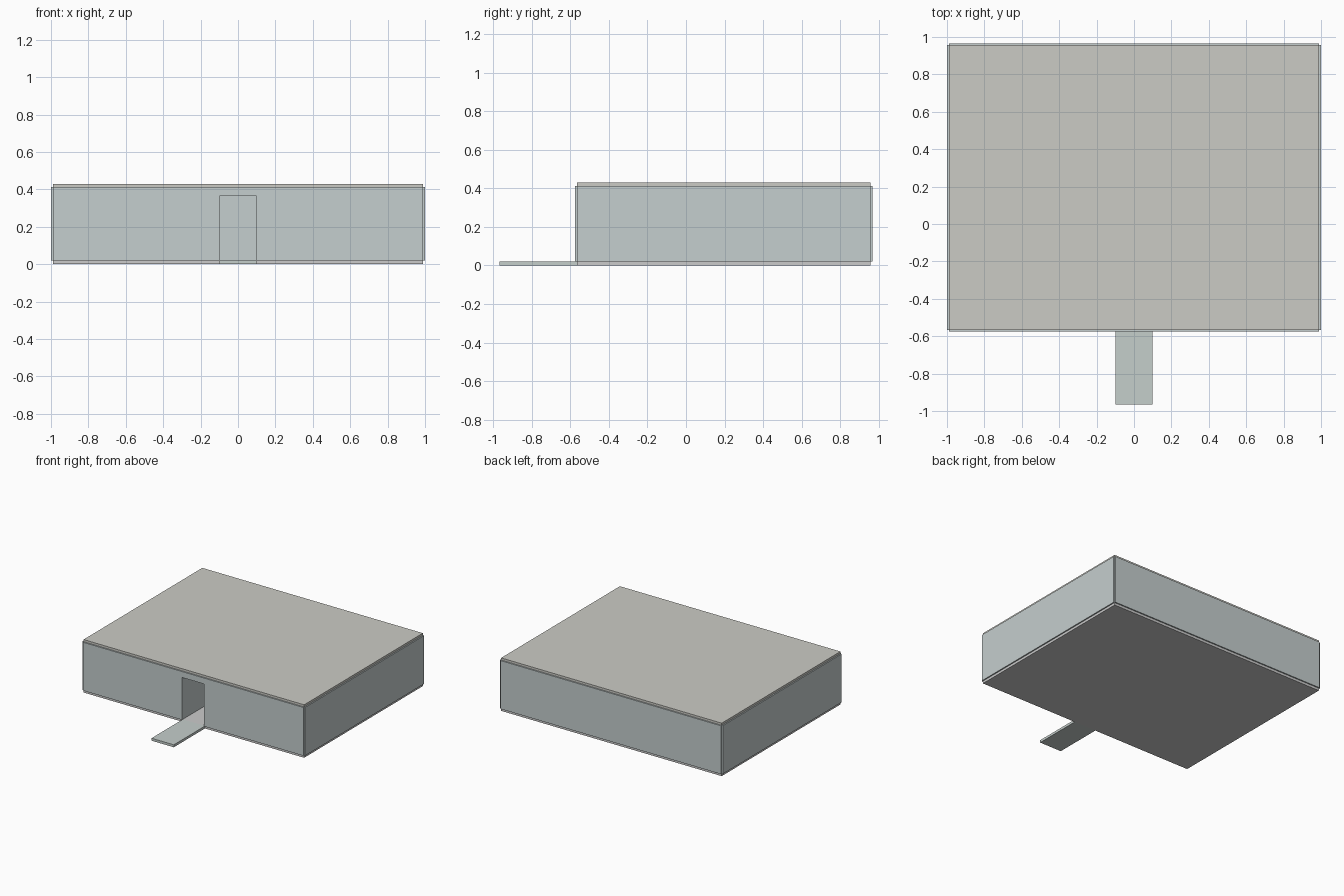
import bpy, bmesh

if "Cube" in bpy.data.objects:
    bpy.data.objects.remove(bpy.data.objects["Cube"])

FX = 0.99                  # floor half width
Y0, Y1 = -0.566, 0.956     # floor front and back edges
T = 0.02                   # panel thickness
Z0, Z1 = 0.02, 0.412       # wall bottom and top
DOOR, DOOR_TOP = 0.1, 0.364


def material(name, rgb):
    m = bpy.data.materials.new(name)
    m.diffuse_color = (*rgb, 1)
    m.use_nodes = True
    m.node_tree.nodes["Principled BSDF"].inputs["Base Color"].default_value = m.diffuse_color
    return m


wall_mat = material("wall_grey", (0.56, 0.62, 0.62))
roof_mat = material("roof_grey", (0.60, 0.60, 0.56))
path_mat = material("path_grey", (0.56, 0.62, 0.60))
floor_mat = material("floor_grey", (0.56, 0.58, 0.57))


def extrude(name, points, offset, mat):
    """Extrude a closed planar outline into a solid."""
    bm = bmesh.new()
    face = bm.faces.new([bm.verts.new(p) for p in points])
    out = bmesh.ops.extrude_face_region(bm, geom=[face])
    moved = [v for v in out["geom"] if isinstance(v, bmesh.types.BMVert)]
    bmesh.ops.translate(bm, verts=moved, vec=offset)
    bmesh.ops.recalc_face_normals(bm, faces=bm.faces)
    mesh = bpy.data.meshes.new(name)
    bm.to_mesh(mesh)
    bm.free()
    mesh.materials.append(mat)
    obj = bpy.data.objects.new(name, mesh)
    bpy.context.collection.objects.link(obj)
    return obj


def box(name, x, y, z, mat):
    pts = [(x[0], y[0], z[0]), (x[1], y[0], z[0]),
           (x[1], y[1], z[0]), (x[0], y[1], z[0])]
    return extrude(name, pts, (0, 0, z[1] - z[0]), mat)


# Floor, roof and entrance path
box("floor", (-FX, FX), (Y0, Y1), (0, Z0), floor_mat)
box("roof", (-FX, FX), (Y0, Y1), (Z1, 0.43), roof_mat)
box("path", (-DOOR, DOOR), (-0.966, Y0), (0, Z0), path_mat)

# Back wall and front wall with doorway
h = T / 2
box("back_wall", (-FX, FX), (Y1 - h, Y1 + h), (Z0, Z1), wall_mat)
outline = [(-FX, Z0), (-DOOR, Z0), (-DOOR, DOOR_TOP), (DOOR, DOOR_TOP),
           (DOOR, Z0), (FX, Z0), (FX, Z1), (-FX, Z1)]
extrude("front_wall", [(x, Y0 - h, z) for x, z in outline], (0, T, 0), wall_mat)

# Side walls and the passage walls behind the doorway
for side, s in (("left", -1), ("right", 1)):
    x = sorted((s * (FX - h), s * (FX + h)))
    box(side + "_wall", x, (Y0, Y1), (Z0, Z1), wall_mat)
    x = sorted((s * DOOR, s * (DOOR + T)))
    box(side + "_passage_wall", x, (Y0 + h, Y0 + 0.4), (Z0, Z1), wall_mat)
